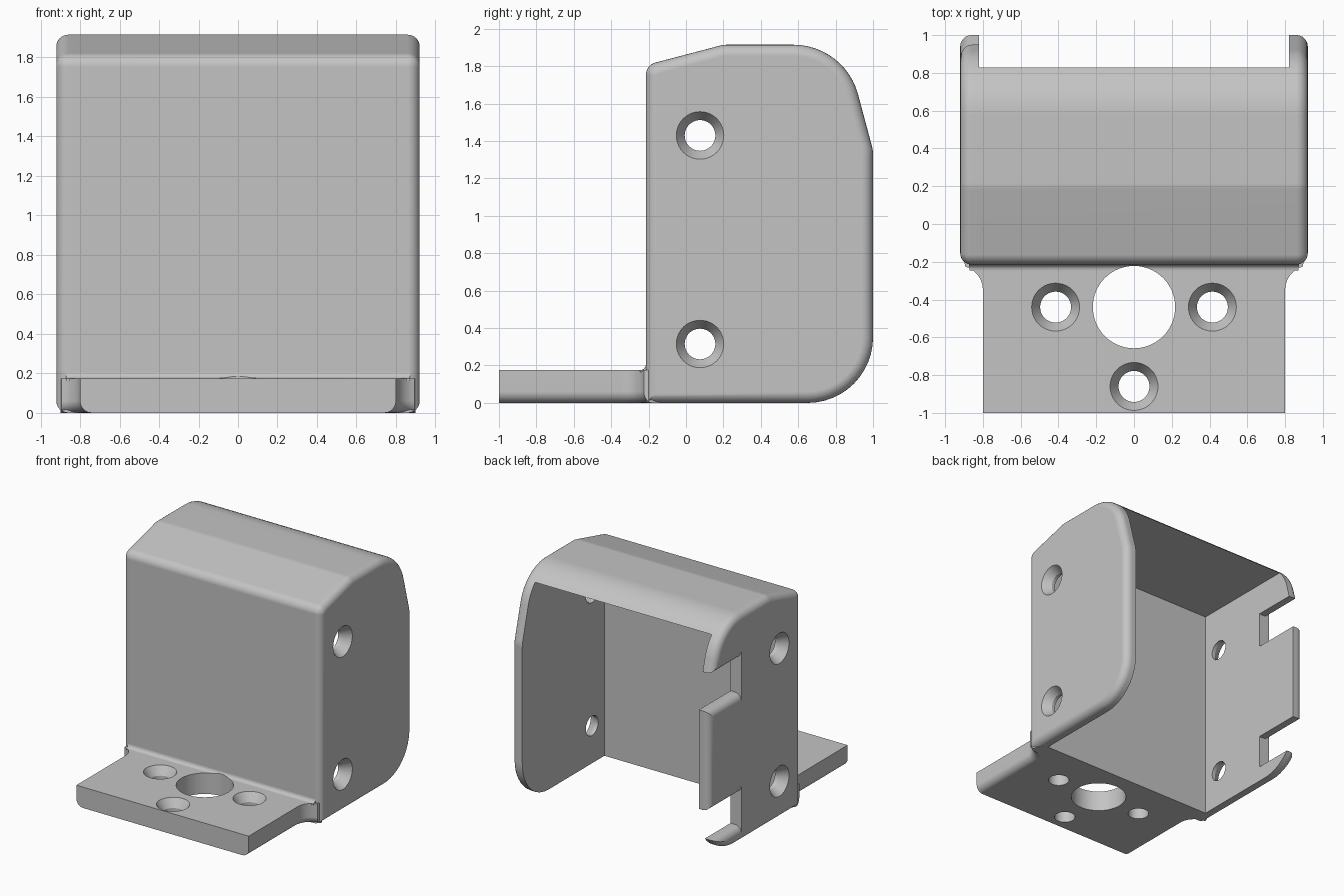
import bpy, bmesh, math
from mathutils import Vector

cube = bpy.data.objects.get("Cube")
if cube:
    bpy.data.objects.remove(cube, do_unlink=True)

grey = bpy.data.materials.new("light_grey")
grey.use_nodes = True
colour = (0.55, 0.55, 0.55, 1)
grey.diffuse_color = colour
grey.node_tree.nodes["Principled BSDF"].inputs["Base Color"].default_value = colour

HALF, INNER = 0.92, 0.82      # outer and inner half width
FRONT, BACK = -0.215, 1.0
ROOF = 1.807                  # underside of the roof
PLATE = 0.175                 # foot plate thickness
EDGE = 0.06                   # outer edge rounding


def rounded(corners, steps=12):
    """Polygon from (u, v, radius) corners."""
    out = []
    for i, (u, v, r) in enumerate(corners):
        p = Vector((u, v))
        if not r:
            out.append(p)
            continue
        a = (Vector(corners[i - 1][:2]) - p).normalized()
        b = (Vector(corners[(i + 1) % len(corners)][:2]) - p).normalized()
        half = a.angle(b) / 2
        centre = p + (a + b).normalized() * r / math.sin(half)
        s = p + a * r / math.tan(half) - centre
        e = p + b * r / math.tan(half) - centre
        turn = math.pi - 2 * half
        for k in range(steps + 1):
            t = turn * k / steps
            out.append(centre + (s * math.sin(turn - t) + e * math.sin(t)) / math.sin(turn))
    return out


def arc(cu, cv, r, start, end, steps=10):
    angles = [math.radians(start + (end - start) * k / steps) for k in range(steps + 1)]
    return [(cu + r * math.cos(a), cv + r * math.sin(a)) for a in angles]


def finish(name, bm):
    bmesh.ops.recalc_face_normals(bm, faces=bm.faces[:])
    mesh = bpy.data.meshes.new(name)
    bm.to_mesh(mesh)
    bm.free()
    mesh.materials.append(grey)
    obj = bpy.data.objects.new(name, mesh)
    bpy.context.collection.objects.link(obj)
    return obj


def prism(name, points, axis, low, high, bevel=None):
    """Extrude a section along an axis; bevel the edges picked by a rule."""
    bm = bmesh.new()
    rings = []
    for d in (low, high):
        ring = []
        for p in points:
            co = [p[0], p[1]]
            co.insert(axis, d)
            ring.append(bm.verts.new(co))
        bm.faces.new(ring)
        rings.append(ring)
    n = len(points)
    for i in range(n):
        j = (i + 1) % n
        bm.faces.new((rings[0][i], rings[0][j], rings[1][j], rings[1][i]))
    bmesh.ops.recalc_face_normals(bm, faces=bm.faces[:])
    if bevel:
        edges = [e for e in bm.edges if bevel(e.verts[0].co, e.verts[1].co)]
        bmesh.ops.bevel(bm, geom=edges, offset=EDGE, offset_type='OFFSET', segments=6,
                        profile=0.5, affect='EDGES', clamp_overlap=False)
    return finish(name, bm)


def box(name, x, y, z):
    return prism(name, [(x[0], y[0]), (x[1], y[0]), (x[1], y[1]), (x[0], y[1])], 2, *z)


def screw_hole(centre, direction, wide=0.127, narrow=0.082, depth=0.07):
    """Countersunk hole cutter; direction points out of the surface."""
    out = Vector(direction)
    side = out.orthogonal().normalized()
    up = out.cross(side)
    bm = bmesh.new()
    slope = (wide - narrow) / depth
    rings = []
    for d, r in ((0.02, wide + 0.02 * slope), (-depth, narrow), (-0.3, narrow)):
        ring = [bm.verts.new(Vector(centre) + out * d + side * u + up * v)
                for u, v in arc(0, 0, r, 0, 360, 40)[:-1]]
        rings.append(ring)
    bm.faces.new(rings[0])
    bm.faces.new(rings[-1])
    for a, b in zip(rings, rings[1:]):
        for i in range(len(a)):
            j = (i + 1) % len(a)
            bm.faces.new((a[i], a[j], b[j], b[i]))
    return finish("hole_cutter", bm)


def cut(obj, *cutters):
    for c in cutters:
        m = obj.modifiers.new("cut", 'BOOLEAN')
        m.operation, m.solver, m.object = 'DIFFERENCE', 'EXACT', c
    deps = bpy.context.evaluated_depsgraph_get()
    mesh = bpy.data.meshes.new_from_object(obj.evaluated_get(deps))
    obj.modifiers.clear()
    obj.data = mesh
    for c in cutters:
        bpy.data.objects.remove(c, do_unlink=True)


# Side outline of the housing (y, z)
outline = rounded([(FRONT, 0, 0), (BACK, 0, 0.35), (BACK, 1.35, 0.2), (0.849, 1.915, 0.358),
                   (0.2, 1.915, 0.15), (FRONT, 1.806, 0.07)])


def on_plane(x):
    return lambda a, b: abs(a.x - x) < 1e-4 and abs(b.x - x) < 1e-4


# Housing: front wall, roof and left wall
housing = prism("housing", outline, 0, -INNER, HALF, on_plane(HALF))
cut(housing, box("cavity", (-1, INNER), (-0.09, 1.2), (-0.2, ROOF)),
    *[screw_hole((HALF, 0.075, z), (1, 0, 0)) for z in (0.315, 1.43)])

# Right wall with its open slot, leaving an upper and a lower finger
slot_low, slot_high, slot_y = 0.13, 1.54, 0.58
section = [(-0.7, slot_low)]
section += [(x, z) for x, z in arc(EDGE - HALF, slot_low - EDGE, EDGE, 90, 180)]
section += [(-1, slot_low - EDGE), (-1, slot_high + EDGE)]
section += [(x, z) for x, z in arc(EDGE - HALF, slot_high + EDGE, EDGE, 180, 270)]
section += [(-0.7, slot_high)]
right_wall = prism("right_wall", outline, 0, -HALF, -INNER, on_plane(-HALF))
cut(right_wall, prism("slot", section, 1, slot_y, 1.2),
    *[screw_hole((-HALF, 0.075, z), (-1, 0, 0)) for z in (0.315, 1.43)])

# Tab standing in the slot
tab = prism("right_tab", [(slot_y, 0.41), (BACK, 0.41), (BACK, 1.24), (slot_y, 1.24)], 0,
            -HALF, -INNER,
            lambda a, b: on_plane(-HALF)(a, b) and max(a.y, b.y) > slot_y + 0.01)

# Foot plate flaring into the housing
flare = arc(0.93, -0.35, 0.13, 180, 106) + [(0.9, -0.18), (0.86, -0.1)]
right_half = [(0.8, -1)] + flare
plan = right_half + [(-x, y) for x, y in reversed(right_half)]
plate = prism("foot_plate", plan, 2, 0, PLATE,
              lambda a, b: max(a.z, b.z) < 1e-4 and a.x * b.x > 0 and max(a.y, b.y) < -0.19)


def big_hole():
    return prism("big_hole", arc(0, -0.44, 0.218, 0, 360, 64)[:-1], 2, -0.1, 0.4)


cut(plate, big_hole(),
    *[screw_hole((x, y, PLATE), (0, 0, 1)) for x, y in ((-0.415, -0.44), (0.415, -0.44), (0, -0.86))])

# Small fillet where the plate meets the front wall
r = 0.03
curve = arc(FRONT - r, PLATE + r, r, 0, -90, 6)
fillet = prism("foot_fillet", [(FRONT + 0.02, PLATE - 0.01), (FRONT + 0.02, PLATE + r)] + curve
               + [(FRONT - r, PLATE - 0.01)], 0, -0.87, 0.87)
cut(fillet, big_hole())

# Smooth shading with crisp edges
parts = [housing, right_wall, tab, plate, fillet]
bpy.ops.object.select_all(action='DESELECT')
for part in parts:
    part.select_set(True)
bpy.context.view_layer.objects.active = housing
bpy.ops.object.shade_smooth_by_angle(angle=math.radians(30))
for part in parts:
    m = part.modifiers.new("weighted_normals", 'WEIGHTED_NORMAL')
    m.keep_sharp = True
